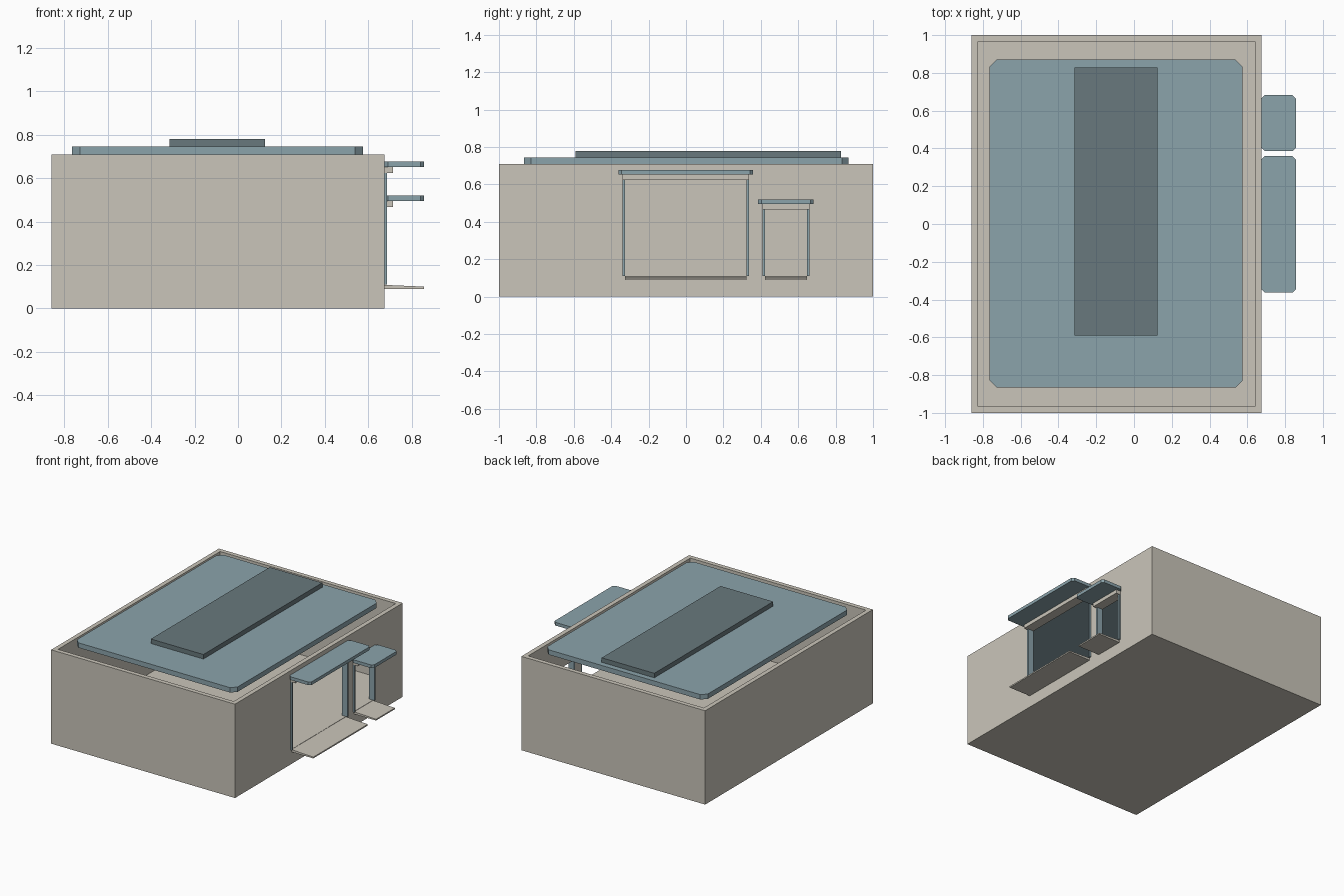
import bpy, bmesh

cube = bpy.data.objects.get("Cube")
if cube:
    bpy.data.objects.remove(cube, do_unlink=True)


def material(name, rgb):
    m = bpy.data.materials.new(name)
    m.use_nodes = True
    m.diffuse_color = (*rgb, 1)
    m.node_tree.nodes["Principled BSDF"].inputs["Base Color"].default_value = (*rgb, 1)
    return m


BEIGE = material("warm beige", (0.59, 0.56, 0.49))
BLUE = material("grey blue", (0.26, 0.37, 0.41))
SLATE = material("dark slate", (0.14, 0.19, 0.205))


def prism(name, outline, z0, z1, mat):
    """Extrude a plan outline between two heights."""
    bm = bmesh.new()
    base = bm.faces.new([bm.verts.new((x, y, z0)) for x, y in outline])
    top = bmesh.ops.extrude_face_region(bm, geom=[base])["geom"]
    for v in top:
        if isinstance(v, bmesh.types.BMVert):
            v.co.z = z1
    bmesh.ops.recalc_face_normals(bm, faces=bm.faces)
    mesh = bpy.data.meshes.new(name)
    bm.to_mesh(mesh)
    bm.free()
    mesh.materials.append(mat)
    obj = bpy.data.objects.new(name, mesh)
    bpy.context.collection.objects.link(obj)
    return obj


def box(name, x, y, z, mat, cut=0):
    """Box from three ranges, with optional clipped plan corners."""
    (x0, x1), (y0, y1) = x, y
    if cut:
        plan = [(x0 + cut, y0), (x1 - cut, y0), (x1, y0 + cut), (x1, y1 - cut),
                (x1 - cut, y1), (x0 + cut, y1), (x0, y1 - cut), (x0, y0 + cut)]
    else:
        plan = [(x0, y0), (x1, y0), (x1, y1), (x0, y1)]
    return prism(name, plan, *z, mat)


def carve(obj, cutter):
    """Subtract the cutter and bake the result."""
    mod = obj.modifiers.new("carve", "BOOLEAN")
    mod.operation, mod.solver, mod.object = "DIFFERENCE", "EXACT", cutter
    bpy.context.view_layer.update()
    deps = bpy.context.evaluated_depsgraph_get()
    mesh = bpy.data.meshes.new_from_object(obj.evaluated_get(deps))
    obj.modifiers.clear()
    obj.data = mesh
    bpy.data.objects.remove(cutter, do_unlink=True)


LEFT, WALL, FLOOR, REACH = -0.86, 0.675, 0.11, 0.857
THICK = 0.034

# Open-topped building shell with a raised floor
shell = box("building_shell", (LEFT, WALL), (-1, 1), (0, 0.708), BEIGE)
carve(shell, box("room_cutter", (LEFT + THICK, WALL - THICK),
                 (-1 + THICK, 1 - THICK), (FLOOR, 0.9), BEIGE))

# Floating roof slab and the raised strip on it
box("roof_slab", (-0.765, 0.575), (-0.865, 0.87), (0.708, 0.745), BLUE, cut=0.037)
box("roof_strip", (-0.315, 0.124), (-0.59, 0.828), (0.745, 0.779), SLATE)


def doorway(name, y0, y1, top, overhang):
    jamb = 0.014
    carve(shell, box("door_cutter", (WALL - 0.1, WALL + 0.1), (y0, y1), (FLOOR, top), BEIGE))
    # Frame posts lining the opening
    for side, a in (("front", y0), ("back", y1 - jamb)):
        box(f"{name}_{side}_jamb", (WALL - THICK, WALL + 0.012), (a, a + jamb),
            (FLOOR, top), BLUE)
    # Lintel and canopy
    box(f"{name}_lintel", (WALL, WALL + 0.04), (y0, y1), (top, top + 0.028), BEIGE)
    box(f"{name}_canopy", (WALL, REACH), (y0 - overhang, y1 + overhang),
        (top + 0.028, top + 0.052), BLUE, cut=0.017)
    # Entry ramp sloping gently down to its outer edge
    ramp = box(f"{name}_ramp", (WALL, REACH), (y0 + jamb, y1 - jamb), (0.09, 0.108), BEIGE)
    for v in ramp.data.vertices:
        if v.co.x > WALL + 0.1 and v.co.z > 0.1:
            v.co.z = 0.1


doorway("large_door", -0.34, 0.337, 0.624, 0.022)
doorway("small_door", 0.408, 0.66, 0.467, 0.022)
